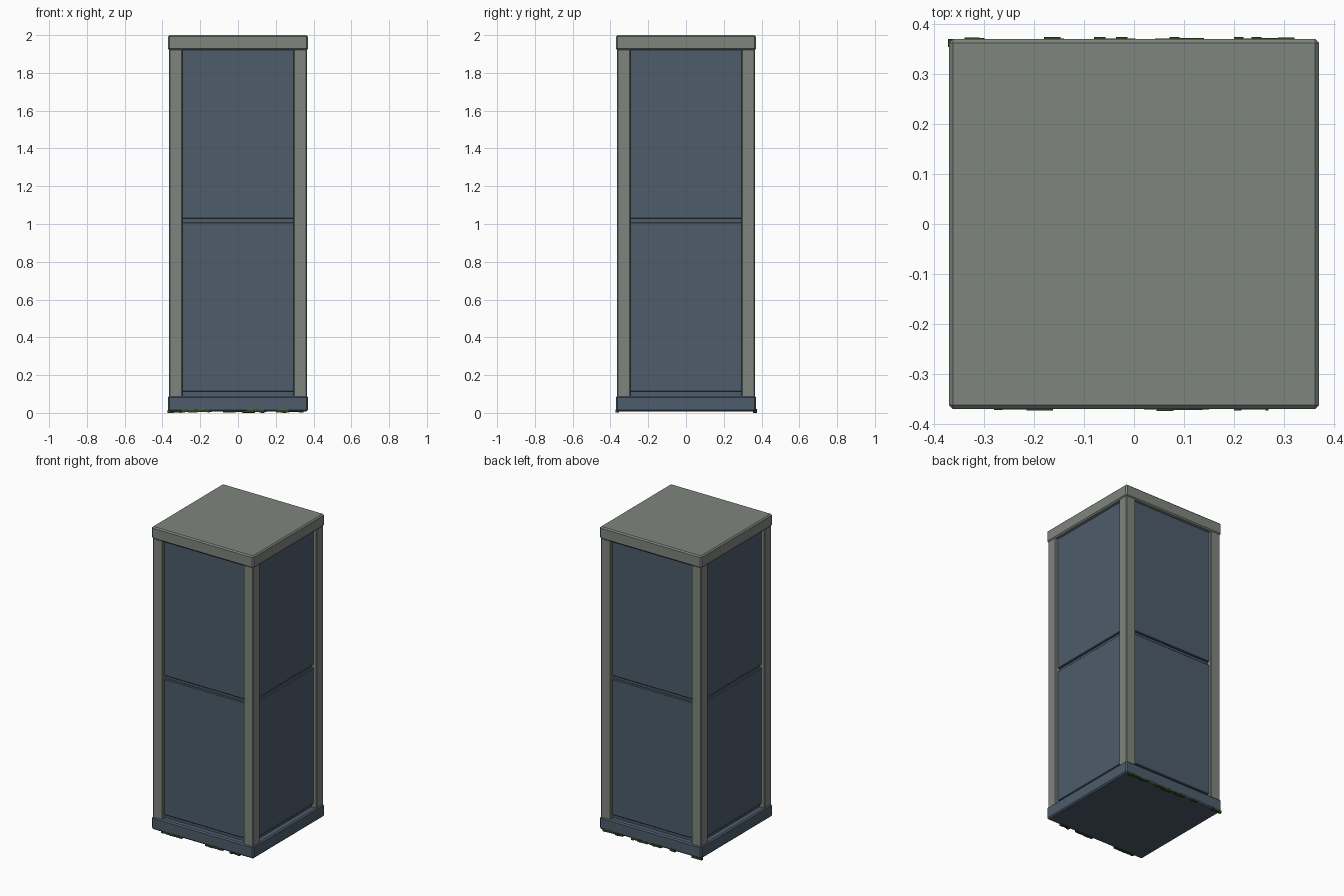
import bpy
import random

random.seed(4)
cube = bpy.data.objects.get("Cube")
if cube:
    bpy.data.objects.remove(cube, do_unlink=True)


def material(name, colour):
    mat = bpy.data.materials.new(name)
    mat.use_nodes = True
    mat.diffuse_color = (*colour, 1)
    mat.node_tree.nodes["Principled BSDF"].inputs["Base Color"].default_value = (*colour, 1)
    return mat


grey = material("weathered grey", (0.21, 0.235, 0.21))
blue = material("slate blue", (0.075, 0.107, 0.147))
green = material("moss green", (0.03, 0.06, 0.012))


def box(name, low, high, mat, bevel=0.0):
    """Box between two corners, with an optional chamfer."""
    centre = [(a + b) / 2 for a, b in zip(low, high)]
    bpy.ops.mesh.primitive_cube_add(size=1, location=centre)
    obj = bpy.context.object
    obj.name = name
    obj.scale = [b - a for a, b in zip(low, high)]
    bpy.ops.object.transform_apply(location=False, rotation=False, scale=True)
    obj.data.materials.append(mat)
    if bevel:
        mod = obj.modifiers.new("chamfer", "BEVEL")
        mod.width = bevel
        mod.segments = 1
    return obj


HALF = 0.371      # cap and base
OUTER = 0.365     # post faces
INNER = 0.295     # post inner edges
FLOOR, CEILING = 0.09, 1.92

# Base slab and cap
box("base", (-HALF, -HALF, 0.008), (HALF, HALF, FLOOR), blue, 0.008)
box("cap", (-HALF, -HALF, CEILING), (HALF, HALF, 2.0), grey, 0.008)

# Corner posts
for sx, side in ((-1, "right"), (1, "left")):
    for sy, end in ((-1, "front"), (1, "back")):
        xs = sorted((sx * INNER, sx * OUTER))
        ys = sorted((sy * INNER, sy * OUTER))
        box(f"post_{end}_{side}", (xs[0], ys[0], FLOOR - 0.01),
            (xs[1], ys[1], CEILING + 0.01), grey, 0.004)

# Recessed core seen in the seams, and the two tiers of wall panels
box("core", (-0.332, -0.332, FLOOR - 0.01), (0.332, 0.332, CEILING + 0.01), blue)
for tier, low, high in (("lower", 0.112, 1.008), ("upper", 1.028, CEILING + 0.005)):
    for axis, width, depth in (("front_back", INNER + 0.01, 0.345),
                               ("sides", 0.345, INNER + 0.01)):
        box(f"{tier}_panels_{axis}", (-width, -depth, low), (width, depth, high), blue, 0.004)


# Ragged moss along the lower front and back edges
def moss(name, start, end, sign):
    x = start
    count = 0
    while x < end - 0.004:
        step = min(random.uniform(0.015, 0.035), end - x)
        ys = sorted((sign * 0.355, sign * random.uniform(0.371, 0.375)))
        box(f"{name}_{count}", (x, ys[0], random.uniform(0, 0.005)),
            (x + step, ys[1], random.uniform(0.013, 0.02)), green)
        x += step
        count += 1


for i, (start, end) in enumerate(((-0.3, -0.15), (0.02, 0.15), (0.2, 0.27))):
    moss(f"front_moss_{i}", start, end, -1)
for i, (start, end) in enumerate(((-0.373, -0.3), (-0.18, -0.14), (-0.08, 0.14), (0.2, 0.35))):
    moss(f"back_moss_{i}", start, end, 1)
